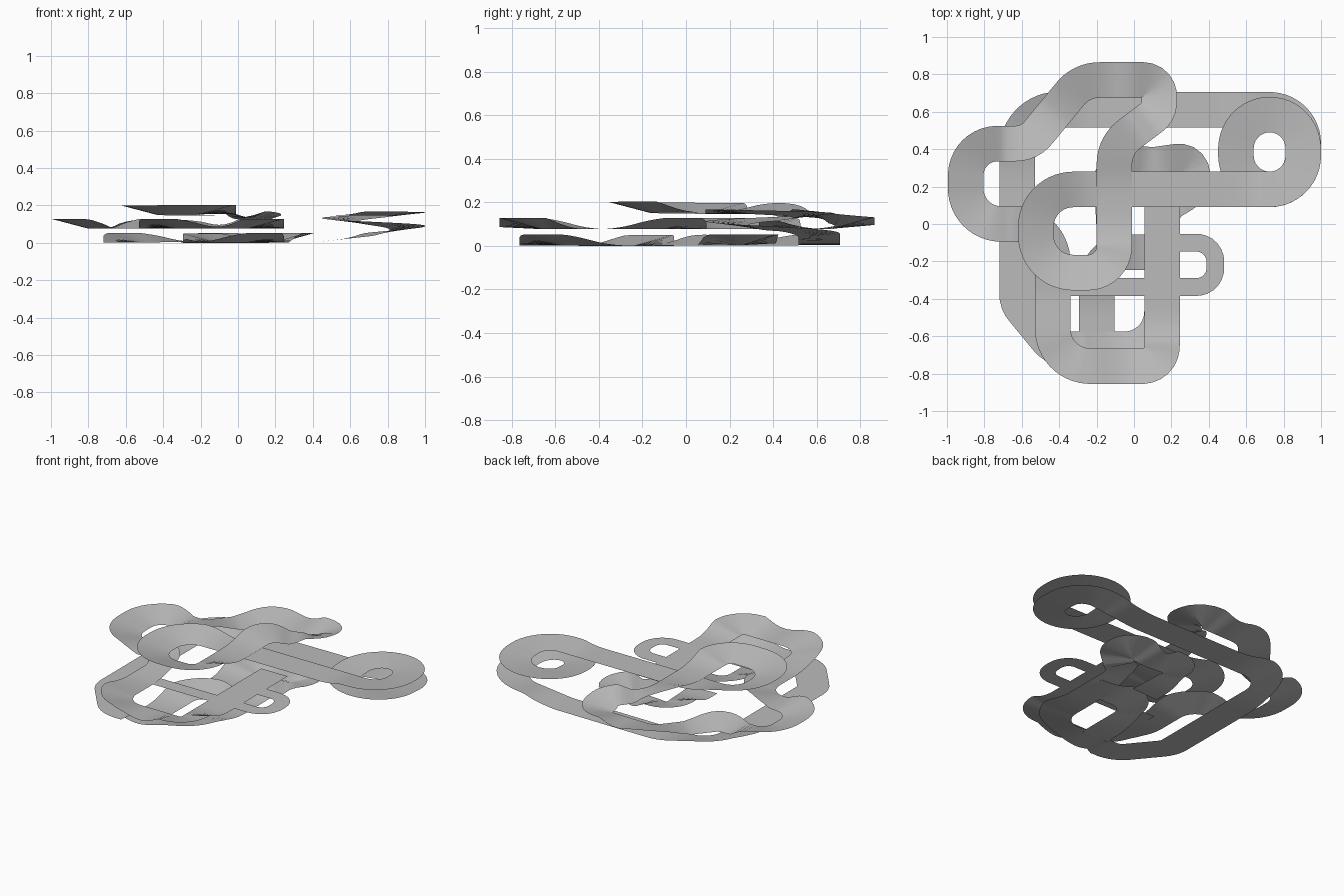
import bpy, math
from mathutils import Vector

if "Cube" in bpy.data.objects:
    bpy.data.objects.remove(bpy.data.objects["Cube"])

mat = bpy.data.materials.new("road_grey")
mat.diffuse_color = (0.5, 0.5, 0.5, 1)
mat.use_nodes = True
mat.node_tree.nodes["Principled BSDF"].inputs["Base Color"].default_value = mat.diffuse_color


def rounded(corners):
    """Round the corners (x, y, z, radius) of an open path."""
    P = [Vector(c[:3]) for c in corners]
    out = [P[0]]
    for i in range(1, len(P) - 1):
        a, b = P[i - 1] - P[i], P[i + 1] - P[i]
        a2, b2 = a.xy.normalized(), b.xy.normalized()
        turn = math.pi - a2.angle(b2)
        if turn < 0.02:
            out.append(P[i])
            continue
        t = corners[i][3] * math.tan(turn / 2)
        t = min(t, a.xy.length * 0.5, b.xy.length * 0.5)
        r = t / math.tan(turn / 2)
        s, e = P[i] + a * (t / a.xy.length), P[i] + b * (t / b.xy.length)
        mid = (a2 + b2).normalized()
        c = P[i].xy + mid * (r / math.cos(turn / 2))
        for k in range(13):
            u = k / 12
            ang = (u - 0.5) * turn
            side = 1 if a2.cross(b2) < 0 else -1
            d = -mid
            ca, sa = math.cos(ang * side), math.sin(ang * side)
            q = c + r * Vector((d.x * ca - d.y * sa, d.x * sa + d.y * ca))
            z = (1 - u) ** 2 * s.z + 2 * u * (1 - u) * P[i].z + u * u * e.z
            out.append(Vector((q.x, q.y, z)))
    out.append(P[-1])
    return out


def resample(pts, step):
    out, carry = [pts[0]], 0.0
    for p, q in zip(pts, pts[1:]):
        n = (q - p).length
        d = step - carry
        while d <= n and n > 0:
            out.append(p.lerp(q, d / n))
            d += step
        carry = n - (d - step)
    out.append(pts[-1])
    return out


def smooth(vals, w):
    res = []
    for i in range(len(vals)):
        win = vals[max(0, i - w):i + w + 1]
        res.append(sum(win) / len(win))
    return res


def ribbon(name, corners, width, bank_max):
    """Flat road whose outer edge rises in the bends."""
    pts = resample(rounded(corners), 0.025)
    n = len(pts)
    dirs = [(pts[min(i + 1, n - 1)] - pts[max(i - 1, 0)]).xy.normalized() for i in range(n)]
    curv = [0.0] * n
    for i in range(1, n - 1):
        curv[i] = dirs[i - 1].cross(dirs[i + 1]) / 0.05
    tight, soft = smooth(curv, 1), smooth(smooth(curv, 4), 3)
    verts, faces = [], []
    for i, p in enumerate(pts):
        k = soft[i]
        top = min(bank_max, 0.02) if p.x > 0.42 else bank_max
        if p.z < 0.03 and p.x < -0.3 and p.y < 0:    # flat diagonal
            top = 0
        bank = min(top, abs(k) * 0.0135)
        nrm = Vector((-dirs[i].y, dirs[i].x))
        for s in (1, -1):
            half = width / 2
            if s * tight[i] > 0:                     # keep inner edge from folding
                half = min(half, 0.95 / abs(tight[i]))
            lift = bank if s * k < 0 else 0
            verts.append((p.x + s * nrm.x * half, p.y + s * nrm.y * half, p.z + lift))
    for i in range(n - 1):
        a = 2 * i
        faces.append((a, a + 1, a + 3, a + 2))
    me = bpy.data.meshes.new(name)
    me.from_pydata(verts, [], faces)
    me.materials.append(mat)
    for f in me.polygons:
        f.use_smooth = True
    ob = bpy.data.objects.new(name, me)
    bpy.context.collection.objects.link(ob)


# main road, one continuous three-level course
ribbon("main_road", [
    (.15, .16, .08, 0), (.15, -.55, .08, 0), (.15, -.76, .08, .22),  # upper south bend
    (-.435, -.76, .08, .2), (-.435, 0, .08, .2),
    (-.9, 0, .08, .19), (-.9, .43, .08, .19),                      # west loop
    (-.56, .43, .08, .15), (-.28, .77, .08, .2),                   # north bend
    (.135, .77, .085, .14), (.135, .6, .115, .1),
    (-.105, .42, .156, .2), (-.105, -.26, .156, .14),              # top bridge
    (-.525, -.26, .153, .2), (-.525, .185, .15, .2),
    (.905, .185, .15, .18), (.905, .585, .14, .18),                # east spiral
    (.545, .585, .125, .18), (.545, .185, .105, .18),
    (.905, .185, .085, .18), (.905, .61, .06, .18),
    (.45, .612, .01, 0), (-.625, .612, .005, .22),                 # ground level
    (-.625, -.42, .005, .12), (-.42, -.67, .005, .15),
    (.15, -.67, .005, .2), (.15, .09, .005, .12),
    (.315, .19, .005, .1), (.31, .345, .005, .1),                  # hidden inner loop
    (.1, .315, .005, .15), (-.125, .34, .005, .16), (-.105, -.03, .005, 0),
], 0.19, 0.05)

# ground road joining the main road inside the south bend
ribbon("inner_branch", [
    (.2, -.15, .003, 0), (-.2, -.15, .003, .16), (-.2, -.6, .003, 0),
], 0.19, 0.05)

# narrow side lane level with the middle road
ribbon("side_lane", [
    (-.4, -.337, .078, 0), (.435, -.337, .078, .1), (.435, -.1, .078, .1), (.1, -.1, .078, 0),
], 0.095, 0.0)

# small drop so the lowest edge stands on the ground
for ob in bpy.context.collection.objects:
    ob.location.z = -0.003
